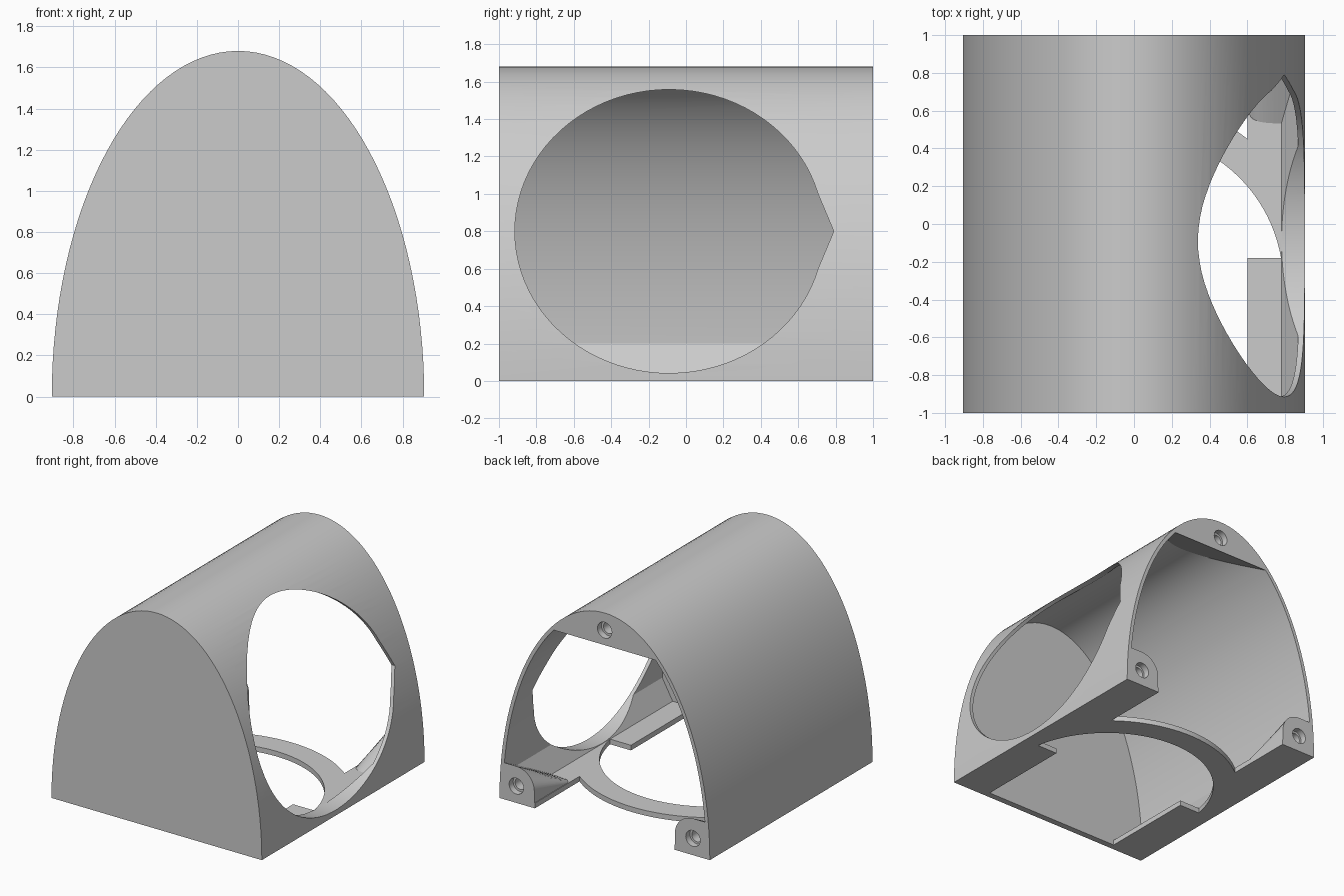
import bpy, bmesh, math

old = bpy.data.objects.get("Cube")
if old:
    bpy.data.objects.remove(old)

W, H = 0.905, 1.68        # outer half width and height
WI, HI = 0.876, 1.65      # inner half width and height
FLOOR = 0.04

grey = bpy.data.materials.new("light_grey")
grey.use_nodes = True
colour = (0.6, 0.6, 0.6, 1)
grey.diffuse_color = colour
grey.node_tree.nodes["Principled BSDF"].inputs["Base Color"].default_value = colour


def loft(name, start, end):
    """Solid between two matching rings of 3D points."""
    bm = bmesh.new()
    a = [bm.verts.new(p) for p in start]
    b = [bm.verts.new(p) for p in end]
    n = len(a)
    bm.faces.new(a)
    bm.faces.new(b[::-1])
    for i in range(n):
        bm.faces.new((a[i], b[i], b[(i + 1) % n], a[(i + 1) % n]))
    bmesh.ops.recalc_face_normals(bm, faces=bm.faces)
    mesh = bpy.data.meshes.new(name)
    bm.to_mesh(mesh)
    bm.free()
    mesh.materials.append(grey)
    ob = bpy.data.objects.new(name, mesh)
    bpy.context.scene.collection.objects.link(ob)
    return ob


def prism(name, pts, axis, lo, hi):
    """Extrude a 2D outline along one axis."""
    def place(p, d):
        q = list(p)
        q.insert(axis, d)
        return q
    return loft(name, [place(p, lo) for p in pts], [place(p, hi) for p in pts])


def arc(cx, cy, rx, ry, a0, a1, n):
    out = []
    for i in range(n + 1):
        t = math.radians(a0 + (a1 - a0) * i / n)
        out.append((cx + rx * math.cos(t), cy + ry * math.sin(t)))
    return out


def combine(target, tool, operation):
    """Apply a boolean and remove the tool."""
    tool.hide_render = True
    mod = target.modifiers.new("combine", "BOOLEAN")
    mod.operation, mod.solver, mod.object = operation, "EXACT", tool
    bpy.context.view_layer.objects.active = target
    bpy.ops.object.modifier_apply(modifier=mod.name)
    bpy.data.objects.remove(tool)


# Arched outer body, closed at the front
body = prism("arched_housing", arc(0, 0, W, H, 0, 180, 64), 1, -1, 1)

# Inner space with sloped lower corners
low = math.degrees(math.asin(0.2 / HI))
inside = arc(0, 0, WI, HI, low, 180 - low, 64)
inside += [(-0.78, FLOOR), (0.78, FLOOR)]
combine(body, prism("inner_space", inside, 1, -0.95, 1.2), "DIFFERENCE")

# Floor openings: front bay, round opening, and the gap behind the ring
CY, R_IN, R_OUT = -0.314, 0.79, 0.972
bay = [(-0.6, -0.95), (0.6, -0.95), (0.6, -0.15), (-0.6, -0.15)]
tilt = math.degrees(math.asin((-0.18 - CY) / R_IN))
disc = arc(0, CY, R_IN, R_IN, tilt, 180 - tilt, 48)
side = math.degrees(math.acos(0.6 / R_OUT))
gap = arc(0, CY, R_OUT, R_OUT, 180 - side, side, 32) + [(0.6, 1.2), (-0.6, 1.2)]
for name, outline in (("bay", bay), ("disc", disc), ("gap", gap)):
    combine(body, prism(name, outline, 2, -0.1, 0.1), "DIFFERENCE")

# Side opening with a pointed back edge
tip = math.degrees(math.asin(0.2 / 0.758))
opening = arc(-0.09, 0.8, 0.825, 0.758, tip, 360 - tip, 80) + [(0.79, 0.8)]
combine(body, prism("side_opening", opening, 0, 0.1, 1.2), "DIFFERENCE")

# Tapered screw bosses at both back feet
for s in (1, -1):
    outline = [(0.88, 0.005), (0.605, 0.005)]
    outline += arc(0.76, 0.13, 0.155, 0.155, 180, 90, 12) + [(0.88, 0.285)]
    back = [(s * x, 1, z) for x, z in outline]
    front = [(s * x, 0.53, 0.005 + (z - 0.005) * 0.12) for x, z in outline]
    combine(body, loft("foot_boss", back, front), "UNION")

# Tapered screw boss under the crown
crown = prism("crown_boss", [(1, 1.43), (1, 1.75), (0.4, 1.75), (0.55, 1.65)], 0, -0.6, 0.6)
fit = prism("crown_fit", arc(0, 0, 0.89, 1.665, 0, 180, 64), 1, 0, 1.1)
combine(crown, fit, "INTERSECT")
combine(body, crown, "UNION")

# Stepped screw holes
for x, z in ((0.76, 0.13), (-0.76, 0.13), (0, 1.546)):
    for r, depth in ((0.062, 0.05), (0.045, 0.14)):
        hole = prism("screw_hole", arc(x, z, r, r, 0, 345, 23), 1, 1 - depth, 1.1)
        combine(body, hole, "DIFFERENCE")

# Smooth curved surfaces, keep the edges crisp
bpy.ops.object.select_all(action="DESELECT")
body.select_set(True)
bpy.context.view_layer.objects.active = body
bpy.ops.object.shade_smooth_by_angle(angle=math.radians(25))
